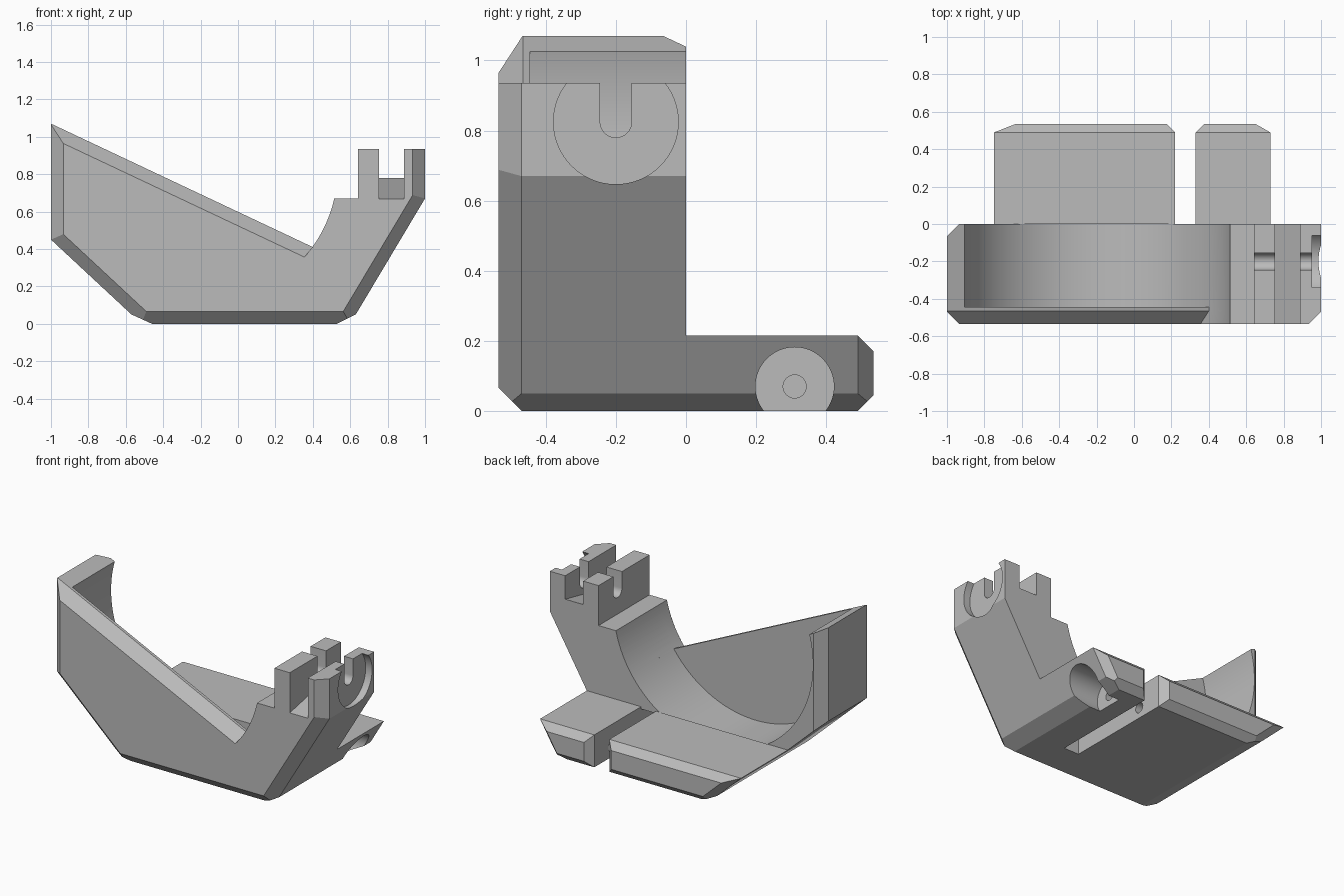
import bpy, bmesh, math
from mathutils import Vector

cube = bpy.data.objects.get("Cube")
if cube:
    bpy.data.objects.remove(cube, do_unlink=True)

grey = bpy.data.materials.new("plain grey")
grey.use_nodes = True
grey.diffuse_color = (0.5, 0.5, 0.5, 1)
grey.node_tree.nodes["Principled BSDF"].inputs["Base Color"].default_value = (0.5, 0.5, 0.5, 1)


def add_object(name, bm):
    bmesh.ops.recalc_face_normals(bm, faces=bm.faces[:])
    mesh = bpy.data.meshes.new(name)
    bm.to_mesh(mesh)
    bm.free()
    mesh.materials.append(grey)
    obj = bpy.data.objects.new(name, mesh)
    bpy.context.collection.objects.link(obj)
    return obj


def loft(name, rings):
    """Closed solid through matching rings of points."""
    bm = bmesh.new()
    loops = [[bm.verts.new(p) for p in ring] for ring in rings]
    n = len(loops[0])
    for a, b in zip(loops, loops[1:]):
        for i in range(n):
            j = (i + 1) % n
            bm.faces.new((a[i], a[j], b[j], b[i]))
    bm.faces.new(loops[0])
    bm.faces.new(loops[-1])
    return add_object(name, bm)


def prism(name, axis, points, start, end):
    """Extrude a flat outline along one axis."""
    place = {"x": lambda u, v, t: (t, u, v),
             "y": lambda u, v, t: (u, t, v),
             "z": lambda u, v, t: (u, v, t)}[axis]
    return loft(name, [[place(u, v, t) for u, v in points] for t in (start, end)])


def rect(u0, u1, v0, v1):
    return [(u0, v0), (u1, v0), (u1, v1), (u0, v1)]


def arc(u, v, r, a0, a1, steps):
    angles = [a0 + (a1 - a0) * i / steps for i in range(steps + 1)]
    return [(u + r * math.cos(a), v + r * math.sin(a)) for a in angles]


def circle(u, v, r, steps=64):
    return arc(u, v, r, 0, math.tau, steps)[:-1]


# Body block, sliced to its outline with bevelled front and back edges
FRONT, BACK, TOP = -0.535, 0.535, 1.07
bm = bmesh.new()
bmesh.ops.create_cube(bm, size=1)
for v in bm.verts:
    v.co = (v.co.x * 2, v.co.y * 2 * BACK, (v.co.z + 0.5) * TOP)


def slice_off(point, normal):
    geom = bm.verts[:] + bm.edges[:] + bm.faces[:]
    cut = bmesh.ops.bisect_plane(bm, geom=geom, plane_co=point, plane_no=normal, clear_outer=True)
    edges = [e for e in cut["geom_cut"] if isinstance(e, bmesh.types.BMEdge)]
    if edges:
        bmesh.ops.contextual_create(bm, geom=edges)


outline = [(-1, TOP), (-1, 0.45), (-0.57, 0.05), (-0.46, 0),
           (0.53, 0), (0.63, 0.05), (1, 0.67), (1, TOP)]
for i, (a, b) in enumerate(zip(outline, outline[1:])):
    normal = Vector((b[1] - a[1], 0, a[0] - b[0])).normalized()
    point = Vector((a[0], 0, a[1]))
    if i in (1, 2, 4, 5):
        slice_off(point, normal)
    if i not in (2, 4):
        for y, side, size in ((FRONT, -1, 0.066), (BACK, 1, 0.045)):
            slice_off(point - normal * size + Vector((0, y, 0)), normal + Vector((0, side, 0)))
body = add_object("cradle_bracket", bm)

# Round cradle and the sloping front wall share one circle
CX, CZ, R = -0.2, 0.829, 0.732
SLOPE, LEVEL = -0.4714, 0.5986


def wall_ring(y, drop):
    # lower crossing of the slope line and the circle
    k = LEVEL - drop - CZ
    qa, qb, qc = 1 + SLOPE ** 2, 2 * (SLOPE * k - CX), CX ** 2 + k ** 2 - R ** 2
    x = (-qb + math.sqrt(qb * qb - 4 * qa * qc)) / (2 * qa)
    z = SLOPE * x + LEVEL - drop
    start = math.atan2(z - CZ, x - CX)
    pts = [(-1.1, -1.1 * SLOPE + LEVEL - drop)]
    pts += arc(CX, CZ, R, start, math.atan2(0.672 - CZ, 0.515 - CX), 16)
    pts += [(0.515, 1.3), (-1.1, 1.3)]
    return [(u, y, v) for u, v in pts]


# Clevis groove: straight sides on a round bottom
groove = [(-0.245, 1.2)] + arc(-0.2, 0.825, 0.045, math.pi, math.tau, 16) + [(-0.155, 1.2)]

cutters = [
    # space above the rear tongue, with the bevel at its end
    prism("tongue_space", "x", [(0, 0.215), (0.49, 0.215), (0.6, 0.105), (0.6, 1.3), (0, 1.3)], -1.2, 1.2),
    loft("wall_slope", [wall_ring(-0.6, 0.144), wall_ring(-0.465, 0), wall_ring(0.1, 0)]),
    prism("cradle_round", "y", circle(CX, CZ, R, 128), -0.445, 0.0005),
    prism("left_rear_bevel", "z", [(-1.1, -0.165), (-0.9, 0.035), (-1.1, 0.035)], 0.22, 1.3),
    # clevis posts
    prism("post_tops", "y", rect(0.5, 1.2, 0.935, 1.3), -0.7, 0.1),
    prism("post_ledge", "y", rect(0.5, 0.642, 0.67, 1.2), -0.7, 0.1),
    prism("post_gap", "x", [(-0.6, 0.655), (0.1, 0.8), (0.1, 1.2), (-0.6, 1.2)], 0.755, 0.887),
    prism("post_groove", "x", groove, 0.6, 1.2),
    prism("post_recess", "x", circle(-0.2, 0.825, 0.178), 0.953, 1.2),
    # split in the tongue, running on beneath the body
    prism("tongue_split", "z", [(0.22, -0.01), (0.22, 0.49), (0.11, 0.6),
                                (0.44, 0.6), (0.33, 0.49), (0.33, -0.01)], -0.1, 0.3),
    prism("underside_split", "z", rect(0.22, 0.33, -0.25, 0.1), -0.1, 0.2),
    # clamp screw hole
    prism("screw_recess", "x", circle(0.31, 0.07, 0.112), 0.45, 1.2),
    prism("screw_hole", "x", circle(0.31, 0.07, 0.033, 32), -0.1, 0.6),
]
# keep the split from nicking the body above the tongue
for v in cutters[9].data.vertices:
    v.co.y = max(v.co.y, 0.0)
    v.co.z = min(v.co.z, 0.25)

for cutter in cutters:
    cutter.hide_render = True
    mod = body.modifiers.new(cutter.name, "BOOLEAN")
    mod.operation = "DIFFERENCE"
    mod.solver = "EXACT"
    mod.object = cutter

# Bake the cuts and drop the cutters
bpy.context.view_layer.update()
graph = bpy.context.evaluated_depsgraph_get()
finished = bpy.data.meshes.new_from_object(body.evaluated_get(graph))
body.modifiers.clear()
body.data = finished
finished.materials.clear()
finished.materials.append(grey)
for poly in finished.polygons:
    poly.material_index = 0
for cutter in cutters:
    bpy.data.objects.remove(cutter, do_unlink=True)

bpy.ops.object.select_all(action="DESELECT")
body.select_set(True)
bpy.context.view_layer.objects.active = body
bpy.ops.object.shade_smooth_by_angle(angle=math.radians(20))
